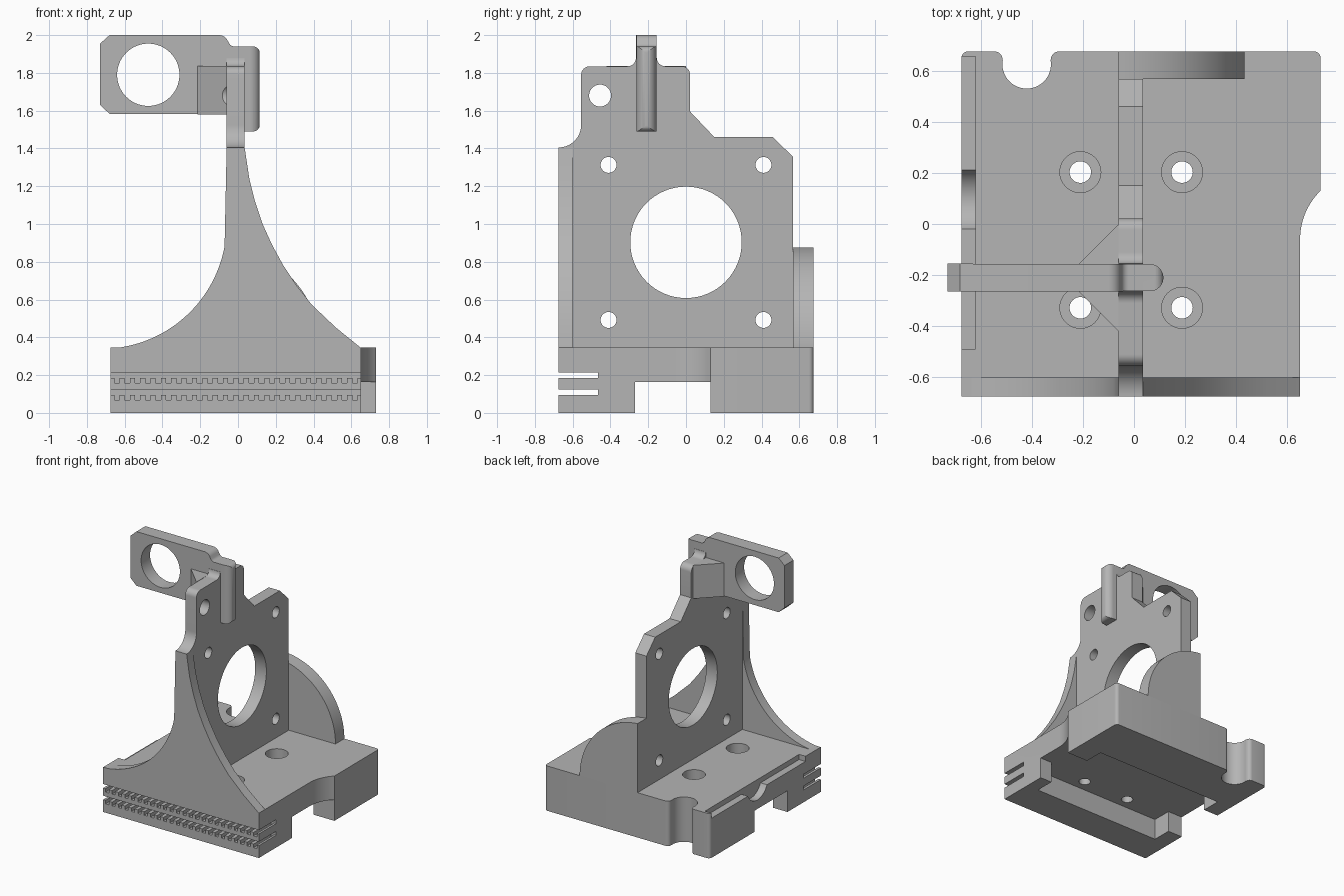
import bpy, bmesh
from math import cos, sin, radians

cube = bpy.data.objects.get("Cube")
if cube:
    bpy.data.objects.remove(cube, do_unlink=True)

GREY = (0.46, 0.46, 0.46, 1)
grey = bpy.data.materials.new("plain_grey")
grey.use_nodes = True
grey.diffuse_color = GREY
bsdf = next(n for n in grey.node_tree.nodes if n.type == 'BSDF_PRINCIPLED')
bsdf.inputs["Base Color"].default_value = GREY
bsdf.inputs["Roughness"].default_value = 0.7


def arc(cx, cy, r, a, b, n=16):
    """Points on an arc from angle a to b in degrees."""
    steps = [radians(a + (b - a) * i / n) for i in range(n + 1)]
    return [(cx + r * cos(t), cy + r * sin(t)) for t in steps]


def circle(cx, cy, r):
    return arc(cx, cy, r, 0, 360, 64)[:-1]


def rect(x0, y0, x1, y1):
    return [(x0, y0), (x1, y0), (x1, y1), (x0, y1)]


def prism(name, pts, axis, lo, hi):
    """Extrude a flat outline along one axis."""
    place = {'x': lambda a, b, c: (c, a, b),
             'y': lambda a, b, c: (a, c, b),
             'z': lambda a, b, c: (a, b, c)}[axis]
    bm = bmesh.new()
    face = bm.faces.new([bm.verts.new(place(a, b, lo)) for a, b in pts])
    top = bmesh.ops.extrude_face_region(bm, geom=[face])['geom']
    shift = place(0, 0, hi - lo)
    bmesh.ops.translate(bm, vec=shift, verts=[v for v in top if isinstance(v, bmesh.types.BMVert)])
    bmesh.ops.recalc_face_normals(bm, faces=bm.faces)
    mesh = bpy.data.meshes.new(name)
    bm.to_mesh(mesh)
    bm.free()
    mesh.materials.append(grey)
    obj = bpy.data.objects.new(name, mesh)
    bpy.context.collection.objects.link(obj)
    return obj


def combine(obj, pts, axis, lo, hi, mode='DIFFERENCE'):
    """Cut or trim a part with a prism."""
    cutter = prism("cutter", pts, axis, lo, hi)
    cutter.hide_render = True
    mod = obj.modifiers.new("combine", 'BOOLEAN')
    mod.operation, mod.solver, mod.object = mode, 'EXACT', cutter
    bpy.context.view_layer.objects.active = obj
    bpy.ops.object.modifier_apply(modifier=mod.name)
    bpy.data.objects.remove(cutter, do_unlink=True)


BASE_TOP = 0.345
L, R, WIDE, F, B = -0.675, 0.65, 0.73, -0.675, 0.675
PL, PR = -0.06, 0.035

# Base block with a waisted right side and a rounded notch at the back
outline = [(L, F), (R, F)]
outline += arc(R + 0.266, -0.06, 0.266, 180, 134.4)
outline += arc(WIDE - 0.025, B - 0.025, 0.025, 0, 90, 6)
outline += arc(-0.295, 0.645, 0.03, 90, 165, 6)
outline += arc(-0.42, 0.625, 0.095, 10, -190, 32)
outline += arc(-0.545, 0.645, 0.03, 15, 90, 6)
outline += arc(L + 0.025, B - 0.025, 0.025, 90, 180, 6)
base = prism("base", outline, 'z', 0, BASE_TOP)

# Underside channel with a wider middle
combine(base, rect(-0.27, -0.1, 0.13, 0.163), 'x', -1, 1)
combine(base, rect(-0.55, -0.42, 0.55, 0.28), 'z', -0.1, 0.163)

# Counterbored mounting holes
for hx in (-0.21, 0.188):
    for hy in (-0.328, 0.203):
        combine(base, circle(hx, hy, 0.042), 'z', -0.1, 0.5)
        combine(base, circle(hx, hy, 0.08), 'z', 0.25, 0.5)

# Left edge ledge and scoop
combine(base, rect(-0.8, -0.49, -0.62, 0.655), 'z', 0.305, 0.5)
combine(base, circle(0.095, 0.36, 0.128), 'x', -0.8, -0.62)

# Toothed slots across the front
PITCH = 0.0548
for z in (0.095, 0.185):
    comb = [(0.8, z), (0.8, z + 0.03), (-0.8, z + 0.03), (-0.8, z)]
    for i in range(24):
        x = L + 0.02 + i * PITCH
        comb += [(x, z), (x, z - 0.027), (x + PITCH / 2, z - 0.027), (x + PITCH / 2, z)]
    combine(base, comb, 'y', -0.8, -0.465)

# Upright plate
edge = [(F, 0.3), (0.567, 0.3), (0.567, 1.355), (0.46, 1.46), (0.15, 1.46), (0.022, 1.595)]
edge += arc(-0.023, 1.79, 0.045, 0, 90, 8)
edge += arc(-0.11, 1.88, 0.045, 270, 180, 8)
edge += arc(-0.31, 1.88, 0.045, 0, -90, 8)
edge += arc(-0.51, 1.79, 0.045, 90, 180, 8)
edge += arc(F, 1.525, 0.12, 0, -90)
plate = prism("upright_plate", edge, 'x', PL, PR)

# Gusset between the plate and the arm
gusset = prism("arm_gusset", [(PL, -0.42), (PL, 0), (-0.215, -0.155), (-0.215, -0.265)],
               'z', 1.58, 1.837)

# Motor opening, screw holes and rod hole
combine(plate, circle(0, 0.903, 0.295), 'x', -1, 1)
for hy in (-0.41, 0.41):
    for hz in (0.492, 1.313):
        combine(plate, circle(hy, hz, 0.042), 'x', -1, 1)
for part in (plate, gusset):
    combine(part, circle(-0.455, 1.68, 0.058), 'x', -1, 1)

# Front brace with sweeping concave sides
sweep = [(L, 0.3), (R, 0.3), (R, BASE_TOP), (0.52, 0.45), (0.39, 0.573), (0.31, 0.675),
         (0.24, 0.78), (0.18, 0.89), (0.13, 1.0), (0.09, 1.12), (0.06, 1.24), (PR, 1.405)]
sweep += [(PL, 1.405)] + arc(-0.723, 1.002, 0.663, -10.5, -85.8, 28)
prism("front_brace", sweep, 'y', F, -0.6)

# Rear brace with a convex quarter-round edge
prism("rear_brace", [(PL, 0.3), (0.43, 0.3)] + arc(-0.1, BASE_TOP, 0.533, 0, 85.7, 32),
      'y', 0.567, B)

# Overhanging arm with ring opening and downturned hook
arm_edge = [(-0.73, 1.63), (-0.68, 1.583), (0.0, 1.583), (0.0, 1.49)]
arm_edge += arc(0.08, 1.525, 0.035, -90, 0, 8)
arm_edge += arc(0.08, 1.905, 0.035, 0, 90, 8)
arm_edge += arc(-0.02, 1.97, 0.03, 270, 200, 6)
arm_edge += arc(-0.1, 1.95, 0.05, 20, 90, 8)
arm_edge += [(-0.68, 2.0), (-0.73, 1.955)]
arm = prism("sensor_arm", arm_edge, 'y', -0.265, -0.155)
combine(arm, [(-0.9, -0.155), (-0.9, -0.265)] + arc(0.062, -0.21, 0.053, -88, 88, 20),
        'z', 1, 3, 'INTERSECT')
combine(arm, circle(-0.475, 1.79, 0.165), 'y', -1, 1)

# Smooth curved faces, keep sharp edges
for obj in (o for o in bpy.context.collection.objects if o.type == 'MESH' and grey.name in o.data.materials):
    bpy.ops.object.select_all(action='DESELECT')
    obj.select_set(True)
    bpy.context.view_layer.objects.active = obj
    bpy.ops.object.shade_smooth_by_angle(angle=radians(30))
